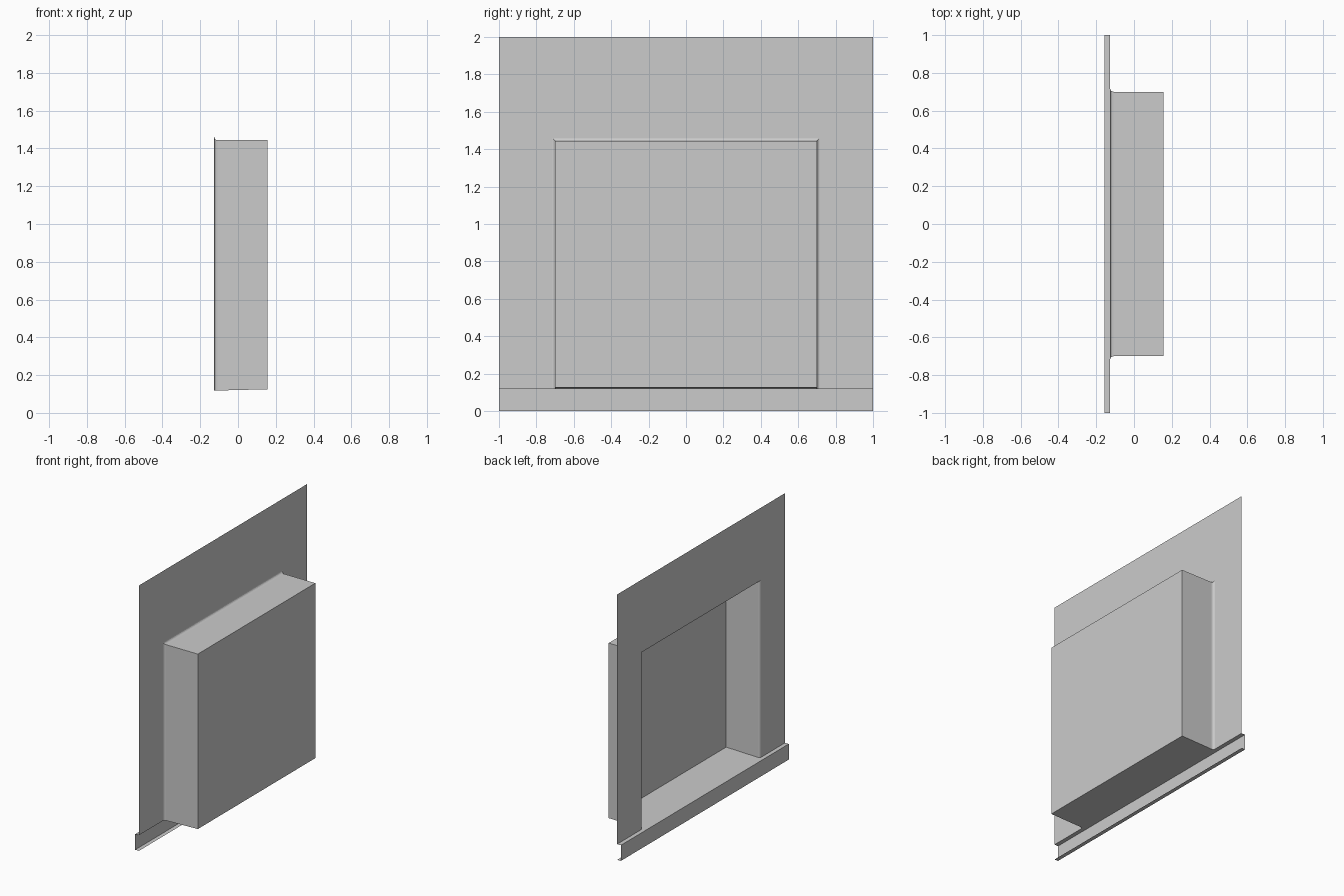
import bpy, bmesh, math

if "Cube" in bpy.data.objects:
    bpy.data.objects.remove(bpy.data.objects["Cube"])

WALL_X, FRONT_X, BACK_X = -0.126, -0.157, 0.155
BASE_Z, NICHE_TOP, NICHE_BACK_BASE = 0.118, 1.444, 0.125
HALF_W, RADIUS, SEGS = 0.70, 0.017, 4


def finish(name, bm):
    # Orient the open sheet so its visible side faces the room (-x)
    bmesh.ops.recalc_face_normals(bm, faces=bm.faces)
    biggest = max(bm.faces, key=lambda f: f.calc_area() * abs(f.normal.x))
    if biggest.normal.x > 0:
        bmesh.ops.reverse_faces(bm, faces=bm.faces)
    mesh = bpy.data.meshes.new(name)
    bm.to_mesh(mesh)
    bm.free()
    obj = bpy.data.objects.new(name, mesh)
    bpy.context.collection.objects.link(obj)
    return obj


def floor_z(x):
    t = (x - WALL_X) / (BACK_X - WALL_X)
    return BASE_Z + t * (NICHE_BACK_BASE - BASE_Z)


# Wall sheet, rounded opening and niche, lofted through door-shaped outlines
outlines = [(WALL_X, 1.0, 2.0)]
for i in range(SEGS + 1):
    a = i / SEGS * math.pi / 2
    flare = RADIUS * (1 - math.sin(a))
    outlines.append((WALL_X + RADIUS * (1 - math.cos(a)),
                     HALF_W + flare, NICHE_TOP + flare))
outlines.append((BACK_X, HALF_W, NICHE_TOP))

bm = bmesh.new()
rings = []
for x, w, top in outlines:
    b = floor_z(x)
    rings.append([bm.verts.new((x, y, z))
                  for y, z in ((-w, b), (-w, top), (w, top), (w, b))])
for n, (r, s) in enumerate(zip(rings, rings[1:])):
    for k in range(3):
        bm.faces.new((r[k], r[k + 1], s[k + 1], s[k]))
    if n > 0:  # niche floor starts at the opening
        bm.faces.new((r[3], r[0], s[0], s[3]))
bm.faces.new(rings[-1])  # niche back panel
finish("wall_with_niche", bm)

# Baseboard: C-shaped sheet profile running the full width
bm = bmesh.new()
profile = [(WALL_X, BASE_Z), (FRONT_X, BASE_Z), (FRONT_X, 0), (WALL_X, 0)]
ends = [[bm.verts.new((x, y, z)) for x, z in profile] for y in (-1, 1)]
for k in range(3):
    bm.faces.new((ends[0][k], ends[0][k + 1], ends[1][k + 1], ends[1][k]))
finish("baseboard", bm)
